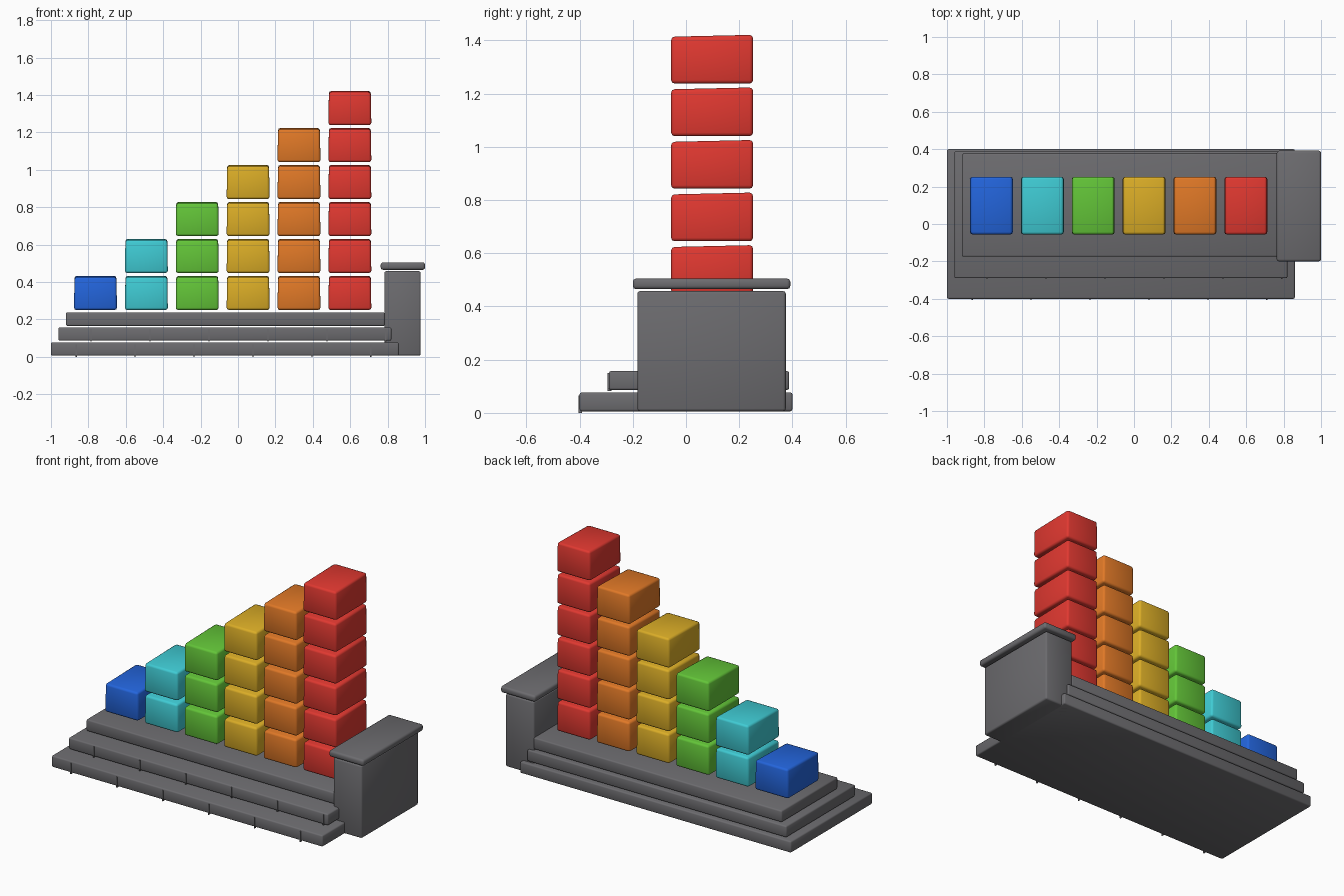
import bpy
import bmesh

if "Cube" in bpy.data.objects:
    bpy.data.objects.remove(bpy.data.objects["Cube"])


def material(name, rgb):
    m = bpy.data.materials.new(name)
    m.diffuse_color = (*rgb, 1)
    m.use_nodes = True
    m.node_tree.nodes["Principled BSDF"].inputs["Base Color"].default_value = m.diffuse_color
    return m


grey = material("stone grey", (0.150, 0.148, 0.158))
colours = [
    material("blue", (0.017, 0.13, 0.72)),
    material("cyan", (0.05, 0.60, 0.66)),
    material("green", (0.125, 0.56, 0.04)),
    material("yellow", (0.71, 0.42, 0.02)),
    material("orange", (0.75, 0.19, 0.02)),
    material("red", (0.75, 0.04, 0.03)),
]


def box(name, xr, yr, zr, mat, bevel=0.0, taper=0.0):
    """Softly bevelled box between the given ranges; taper pulls in the top."""
    bm = bmesh.new()
    bmesh.ops.create_cube(bm, size=1)
    for v in bm.verts:
        top = v.co.z > 0
        for axis, r in enumerate((xr, yr, zr)):
            v.co[axis] = r[0] + (v.co[axis] + 0.5) * (r[1] - r[0])
        if top and taper:
            v.co.x += taper if v.co.x < sum(xr) / 2 else -taper
            # the top leans slightly up towards the back
            if v.co.y < sum(yr) / 2:
                v.co.z -= 0.007
    if bevel:
        bmesh.ops.bevel(bm, geom=bm.edges[:], offset=bevel, segments=2,
                        profile=0.5, affect='EDGES')
    for f in bm.faces:
        f.smooth = bevel > 0
    mesh = bpy.data.meshes.new(name)
    bm.to_mesh(mesh)
    bm.free()
    mesh.materials.append(mat)
    obj = bpy.data.objects.new(name, mesh)
    bpy.context.collection.objects.link(obj)
    return obj


# Three stepped slabs
box("bottom_step", (-1.0, 0.86), (-0.40, 0.40), (0.006, 0.077), grey, 0.008)
box("middle_step", (-0.96, 0.82), (-0.29, 0.388), (0.086, 0.157), grey, 0.008)
box("top_step", (-0.92, 0.785), (-0.175, 0.376), (0.165, 0.237), grey, 0.008)

# Thin seam ribs on the front of the two lower steps
for label, x0, y, z in (("bottom", -0.865, -0.40, 0.0),
                        ("middle", -0.785, -0.29, 0.083)):
    for i in range(6):
        x = x0 + 0.315 * i
        box(f"{label}_step_rib_{i + 1}", (x - 0.003, x + 0.003),
            (y - 0.005, y + 0.01), (z, z + 0.066), grey)

# End pier and its cap
box("end_pier", (0.782, 0.977), (-0.183, 0.375), (0.006, 0.458), grey, 0.01)
box("pier_cap", (0.763, 1.0), (-0.20, 0.392), (0.465, 0.505), grey, 0.012)

# Rising columns of coloured blocks
for col, mat in enumerate(colours):
    x = -0.762 + 0.272 * col
    for row in range(col + 1):
        z = 0.25 + 0.1976 * row
        box(f"{mat.name}_block_{row + 1}", (x - 0.115, x + 0.115),
            (-0.056, 0.252), (z, z + 0.183), mat, 0.013, 0.003)
